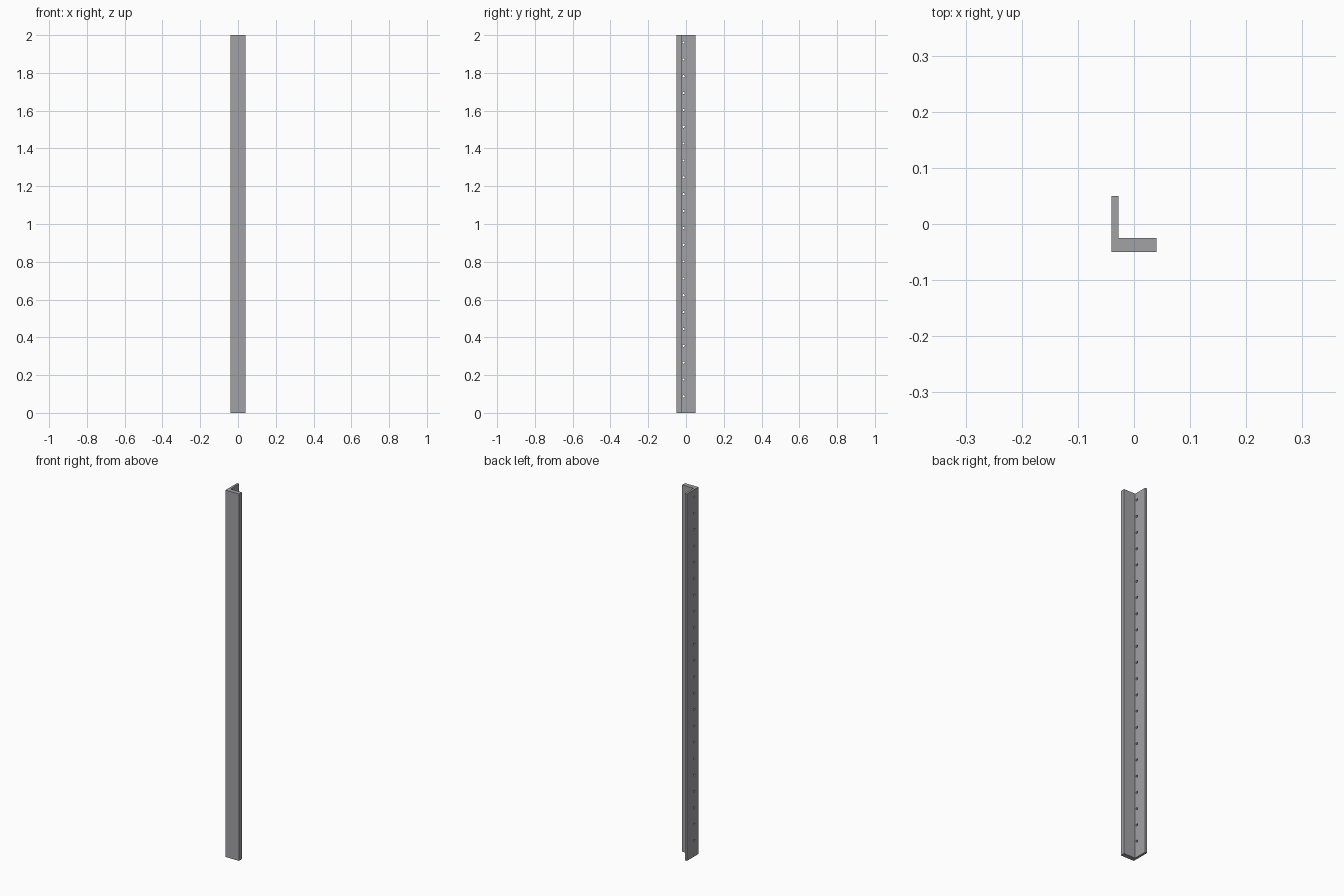
import bpy, bmesh, math
from mathutils import Matrix, Vector

if "Cube" in bpy.data.objects:
    bpy.data.objects.remove(bpy.data.objects["Cube"])

HEIGHT = 2.0
X, Y = 0.0405, 0.0495            # half extents of the L section
THIN, THICK = 0.0125, 0.0245     # wall thickness of the side and front legs
HOLES, FIRST, PITCH, RADIUS = 22, 0.0875, 0.0892, 0.006

steel = bpy.data.materials.new("grey_steel")
steel.diffuse_color = (0.36, 0.36, 0.375, 1)
steel.use_nodes = True
steel.node_tree.nodes["Principled BSDF"].inputs["Base Color"].default_value = steel.diffuse_color


def make_object(name, bm):
    bmesh.ops.recalc_face_normals(bm, faces=bm.faces)
    mesh = bpy.data.meshes.new(name)
    bm.to_mesh(mesh)
    bm.free()
    mesh.materials.append(steel)
    obj = bpy.data.objects.new(name, mesh)
    bpy.context.collection.objects.link(obj)
    return obj


# Angle bar: L section extruded upwards
section = [(-X, -Y), (X, -Y), (X, -Y + THICK), (-X + THIN, -Y + THICK),
           (-X + THIN, Y), (-X, Y)]
bm = bmesh.new()
face = bm.faces.new([bm.verts.new((x, y, 0)) for x, y in section])
top = bmesh.ops.extrude_face_region(bm, geom=[face])["geom"]
bmesh.ops.translate(bm, vec=Vector((0, 0, HEIGHT)),
                    verts=[v for v in top if isinstance(v, bmesh.types.BMVert)])
bar = make_object("angle_bar", bm)

# Row of drill cutters through the thin leg
bm = bmesh.new()
for i in range(HOLES):
    place = Matrix.Translation((-X + THIN / 2, -0.0125, FIRST + i * PITCH))
    bmesh.ops.create_cone(bm, cap_ends=True, segments=16, radius1=RADIUS,
                          radius2=RADIUS, depth=THIN * 2,
                          matrix=place @ Matrix.Rotation(math.pi / 2, 4, 'Y'))
cutter = make_object("hole_cutter", bm)
cutter.hide_render = True

# Drill the holes, then discard the cutter
drill = bar.modifiers.new("screw_holes", 'BOOLEAN')
drill.operation = 'DIFFERENCE'
drill.solver = 'EXACT'
drill.object = cutter
bpy.context.view_layer.objects.active = bar
bar.select_set(True)
bpy.ops.object.modifier_apply(modifier=drill.name)
bpy.data.objects.remove(cutter)
bpy.ops.object.shade_smooth_by_angle(angle=math.radians(30))
